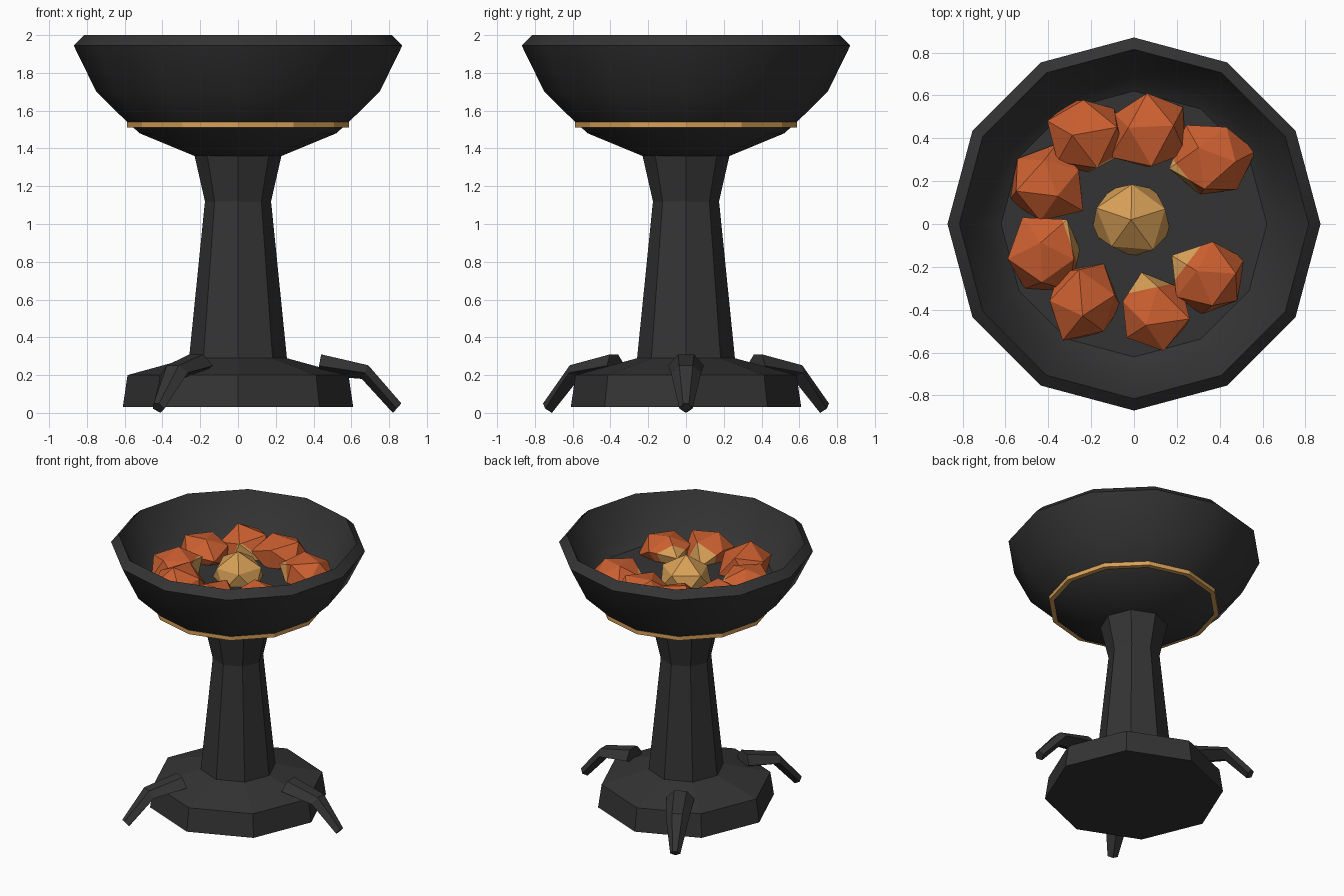
import bpy, bmesh, math, random
from mathutils import Vector, Matrix

if "Cube" in bpy.data.objects:
    bpy.data.objects.remove(bpy.data.objects["Cube"])

random.seed(4)


def material(name, rgb):
    m = bpy.data.materials.new(name)
    m.diffuse_color = (*rgb, 1)
    m.use_nodes = True
    m.node_tree.nodes["Principled BSDF"].inputs["Base Color"].default_value = m.diffuse_color
    return m


IRON = material("charcoal iron", (0.034, 0.034, 0.035))
EMBER = material("ember orange", (0.60, 0.115, 0.030))
GOLD = material("glowing gold", (0.68, 0.35, 0.095))


def finish(bm, name, mats, angle=None):
    bmesh.ops.recalc_face_normals(bm, faces=bm.faces[:])
    me = bpy.data.meshes.new(name)
    bm.to_mesh(me)
    bm.free()
    for m in mats:
        me.materials.append(m)
    ob = bpy.data.objects.new(name, me)
    bpy.context.collection.objects.link(ob)
    if angle:
        bpy.ops.object.select_all(action='DESELECT')
        ob.select_set(True)
        bpy.context.view_layer.objects.active = ob
        bpy.ops.object.shade_smooth_by_angle(angle=math.radians(angle))
    return ob


def skin(bm, rings, loop=False):
    """Bridge rings of points; cap the ends unless the rings form a loop."""
    vs = [[bm.verts.new(p) for p in r] for r in rings]
    n = len(vs[0])
    pairs = list(zip(vs, vs[1:])) + ([(vs[-1], vs[0])] if loop else [])
    for a, b in pairs:
        for i in range(n):
            j = (i + 1) % n
            bm.faces.new((a[i], a[j], b[j], b[i]))
    if not loop:
        bm.faces.new(vs[0])
        bm.faces.new(vs[-1])


def lathe(name, profile, sides, mat, loop=False, angle=None):
    bm = bmesh.new()
    rings = [[(r * math.cos(2 * math.pi * i / sides),
               r * math.sin(2 * math.pi * i / sides), z) for i in range(sides)]
             for r, z in profile]
    skin(bm, rings, loop)
    return finish(bm, name, [mat], angle)


# Foot, column and bowl
lathe("base", [(0.61, 0.03), (0.585, 0.20), (0.25, 0.292)], 8, IRON)
lathe("column", [(0.26, 0.28), (0.175, 1.12), (0.232, 1.37)], 8, IRON)
lathe("bowl", [(0.23, 1.36), (0.52, 1.48), (0.587, 1.54), (0.75, 1.70),
               (0.87, 1.945), (0.815, 2.0), (0.70, 1.76), (0.62, 1.70)],
      12, IRON, angle=31)
lathe("gold_band", [(0.53, 1.51), (0.588, 1.51), (0.588, 1.54), (0.53, 1.54)],
      12, GOLD, loop=True)

# Three claws: five-sided section swept along a bent path
# each station: top (r, z), bottom (r, z), half width
STATIONS = [((0.44, 0.31), (0.42, 0.20), 0.095),
            ((0.69, 0.252), (0.655, 0.18), 0.08),
            ((0.865, 0.05), (0.82, 0.0), 0.035)]
for k in range(3):
    bm = bmesh.new()
    rot = Matrix.Rotation(k * 2 * math.pi / 3, 3, 'Z')
    rings = []
    for top, bot, w in STATIONS:
        t, b = Vector((top[0], 0, top[1])), Vector((bot[0], 0, bot[1]))
        m = t.lerp(b, 0.55)
        side = Vector((0, w, 0))
        rings.append([rot @ p for p in (t - side * 0.45, t + side * 0.45,
                                        m + side, b, m - side)])
    skin(bm, rings)
    finish(bm, f"claw_{k + 1}", [IRON])


# Coals: jittered hulls, with the side near the centre glowing on some
def coal(name, x, y, size, mats, glow=None):
    bm = bmesh.new()
    bmesh.ops.create_icosphere(bm, subdivisions=1, radius=size)
    spin = Matrix.Rotation(random.uniform(0, 6.28), 3, 'Z') @ \
        Matrix.Rotation(random.uniform(0, 6.28), 3, 'X')
    for v in bm.verts:
        p = spin @ v.co * random.uniform(0.88, 1.14)
        v.co = Vector((p.x + x, p.y + y, p.z * 0.75 + 1.735))
    if glow:
        d = Vector((x, y, 0)).normalized()
        bmesh.ops.bisect_plane(bm, geom=bm.verts[:] + bm.edges[:] + bm.faces[:],
                               plane_co=d * glow, plane_no=d)
        for f in bm.faces:
            f.material_index = int(f.calc_center_median().dot(d) < glow)
    finish(bm, name, mats, 20)


COALS = [(0.37, 0.30, 0.33), (0.06, 0.43, None), (-0.23, 0.41, 0.32),
         (-0.40, 0.19, None), (-0.41, -0.14, 0.31), (-0.24, -0.37, None),
         (0.09, -0.42, 0.31), (0.34, -0.26, 0.31)]
for i, (x, y, g) in enumerate(COALS):
    coal(f"coal_{i + 1}", x, y, 0.19, [EMBER, GOLD], g)
coal("centre_coal", -0.01, 0.02, 0.195, [GOLD])
